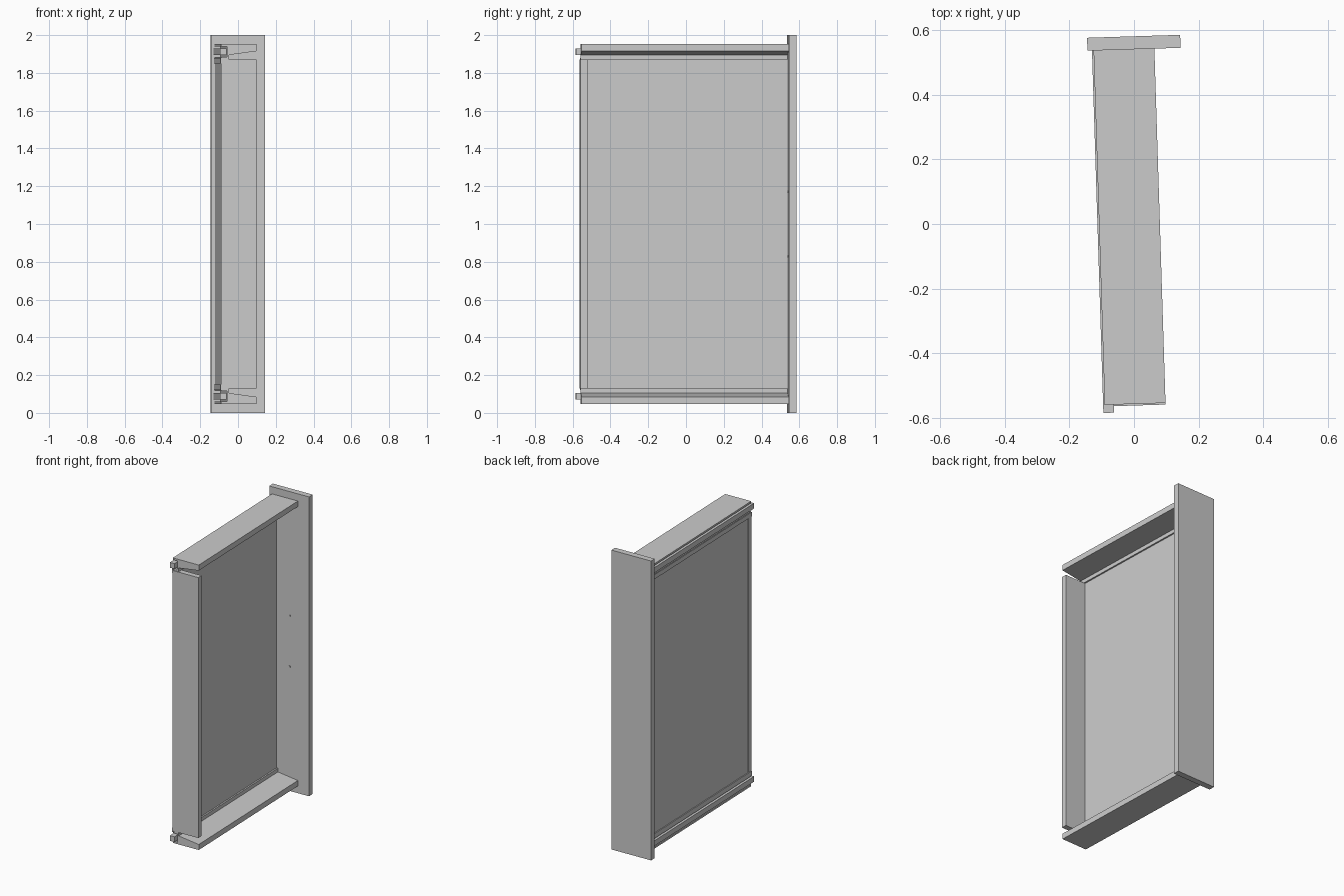
import bpy
import bmesh
import math

cube = bpy.data.objects.get("Cube")
if cube:
    bpy.data.objects.remove(cube)

TILT = math.radians(1.8)  # whole drawer is turned slightly about z


def material(name, value):
    mat = bpy.data.materials.new(name)
    mat.use_nodes = True
    colour = (value, value, value, 1)
    mat.diffuse_color = colour
    mat.node_tree.nodes["Principled BSDF"].inputs["Base Color"].default_value = colour
    return mat


GREY = material("plain grey", 0.6)


def extrude(name, profile, y0, y1, mirrored=False):
    """Sweep an (x, z) profile along y; mirrored flips it to the upper side."""
    bm = bmesh.new()
    points = [(x, 2 - z if mirrored else z) for x, z in profile]
    face = bm.faces.new([bm.verts.new((x, y0, z)) for x, z in points])
    swept = bmesh.ops.extrude_face_region(bm, geom=[face])["geom"]
    verts = [g for g in swept if isinstance(g, bmesh.types.BMVert)]
    bmesh.ops.translate(bm, vec=(0, y1 - y0, 0), verts=verts)
    bmesh.ops.recalc_face_normals(bm, faces=bm.faces)
    mesh = bpy.data.meshes.new(name)
    bm.to_mesh(mesh)
    bm.free()
    mesh.materials.append(GREY)
    obj = bpy.data.objects.new(name, mesh)
    obj.rotation_euler.z = TILT
    bpy.context.collection.objects.link(obj)
    return obj


def box(name, x, y, z, mirrored=False):
    profile = [(x[0], z[0]), (x[1], z[0]), (x[1], z[1]), (x[0], z[1])]
    return extrude(name, profile, y[0], y[1], mirrored)


# Front panel, tray floor and end wall
box("front_panel", (-0.127, 0.161), (0.54, 0.58), (0, 2))
box("drawer_floor", (-0.105, -0.075), (-0.55, 0.54), (0.12, 1.88))
box("end_wall", (-0.107, 0.08), (-0.561, -0.525), (0.13, 1.87))

# Tapered side with a ledge for the floor and a channel for the runner
SIDE = [(-0.108, 0.048), (0.08, 0.048), (0.08, 0.085), (-0.065, 0.105),
        (-0.065, 0.13), (-0.108, 0.13), (-0.108, 0.115), (-0.075, 0.115),
        (-0.075, 0.06), (-0.108, 0.06)]

for prefix, flip in (("lower", False), ("upper", True)):
    extrude(prefix + "_side", SIDE, -0.556, 0.54, flip)
    box(prefix + "_runner", (-0.113, -0.08), (-0.581, 0.54), (0.07, 0.105), flip)
    box(prefix + "_floor_flange", (-0.111, -0.1), (-0.558, 0.54), (0.12, 0.15), flip)

# Small screw heads on the inside of the front panel
for i, z in enumerate((0.83, 1.17)):
    ring = [(0.02 + 0.007 * math.cos(a * math.pi / 4), z + 0.007 * math.sin(a * math.pi / 4))
            for a in range(8)]
    extrude("screw_head_%d" % (i + 1), ring, 0.536, 0.541)
